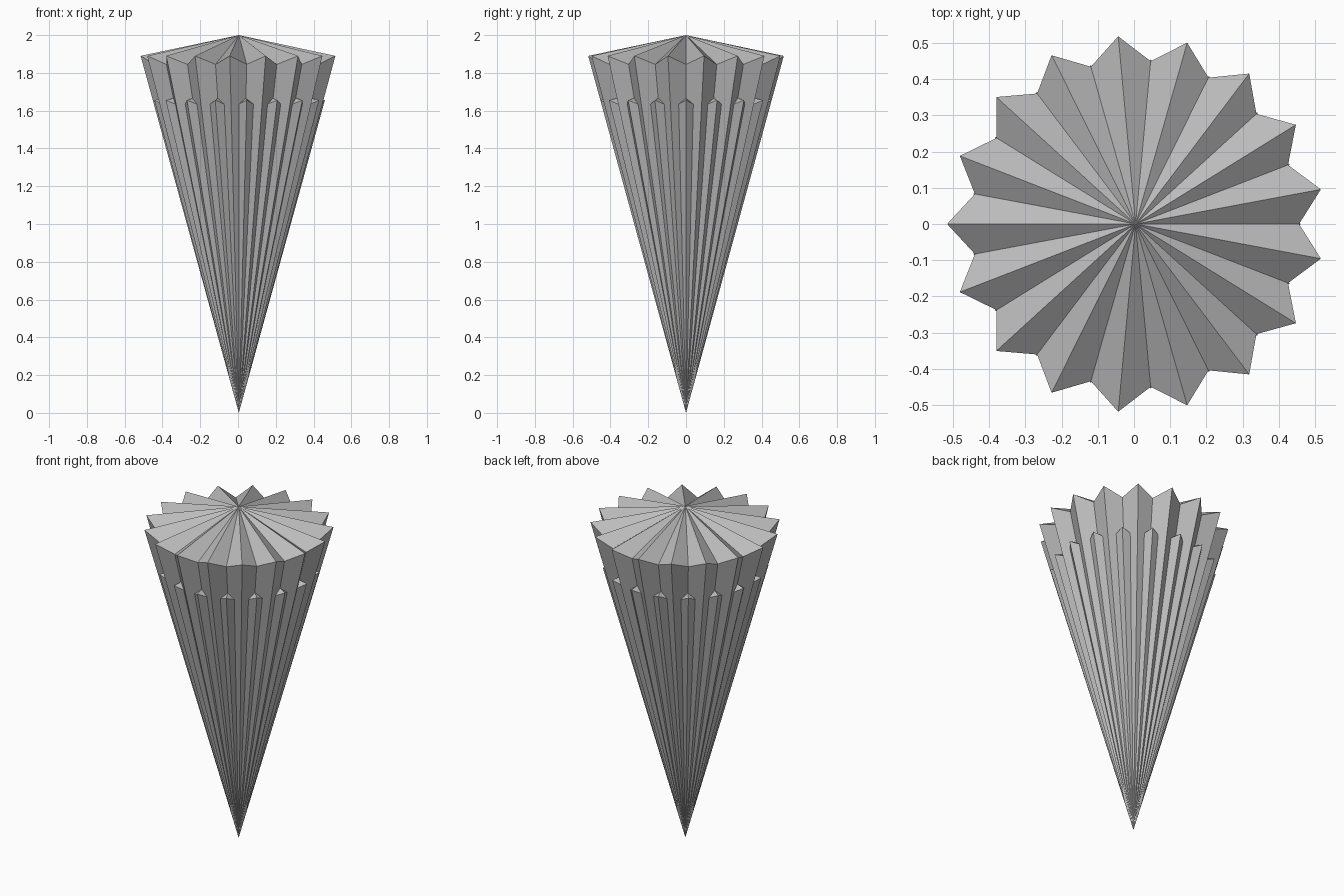
import bpy, bmesh, math

if "Cube" in bpy.data.objects:
    bpy.data.objects.remove(bpy.data.objects["Cube"])

POINTS = 17
STEP = 2 * math.pi / POINTS
TIP_R, TIP_Z = 0.52, 1.89        # outer fold
VALLEY_R, VALLEY_Z = 0.451, 1.845  # inner fold
TOP_Z = 2.0
OFFSET_X = 0.0044                # keeps the odd-pointed star centred

grey = bpy.data.materials.new("plain grey")
grey.diffuse_color = (0.5, 0.5, 0.5, 1)
grey.use_nodes = True
grey.node_tree.nodes["Principled BSDF"].inputs["Base Color"].default_value = grey.diffuse_color


def pleated_cone(name, scale, start):
    """Star-shaped rim folded up to a top point and down to a bottom point."""
    bm = bmesh.new()
    top = bm.verts.new((OFFSET_X, 0, TOP_Z * scale))
    bottom = bm.verts.new((OFFSET_X, 0, 0))
    rim = []
    for i in range(2 * POINTS):
        r, z = (TIP_R, TIP_Z) if i % 2 == 0 else (VALLEY_R, VALLEY_Z)
        a = start + i * STEP / 2
        rim.append(bm.verts.new((OFFSET_X + r * scale * math.cos(a),
                                 r * scale * math.sin(a), z * scale)))
    for i, v in enumerate(rim):
        w = rim[(i + 1) % len(rim)]
        bm.faces.new((v, w, top))
        bm.faces.new((w, v, bottom))
    mesh = bpy.data.meshes.new(name)
    bm.to_mesh(mesh)
    bm.free()
    mesh.materials.append(grey)
    obj = bpy.data.objects.new(name, mesh)
    bpy.context.collection.objects.link(obj)


# Tall outer cone, and a shorter one turned half a step that fills its grooves
pleated_cone("outer_cone", 1.0, math.pi)
pleated_cone("groove_ribs", 0.876, 0.0)
